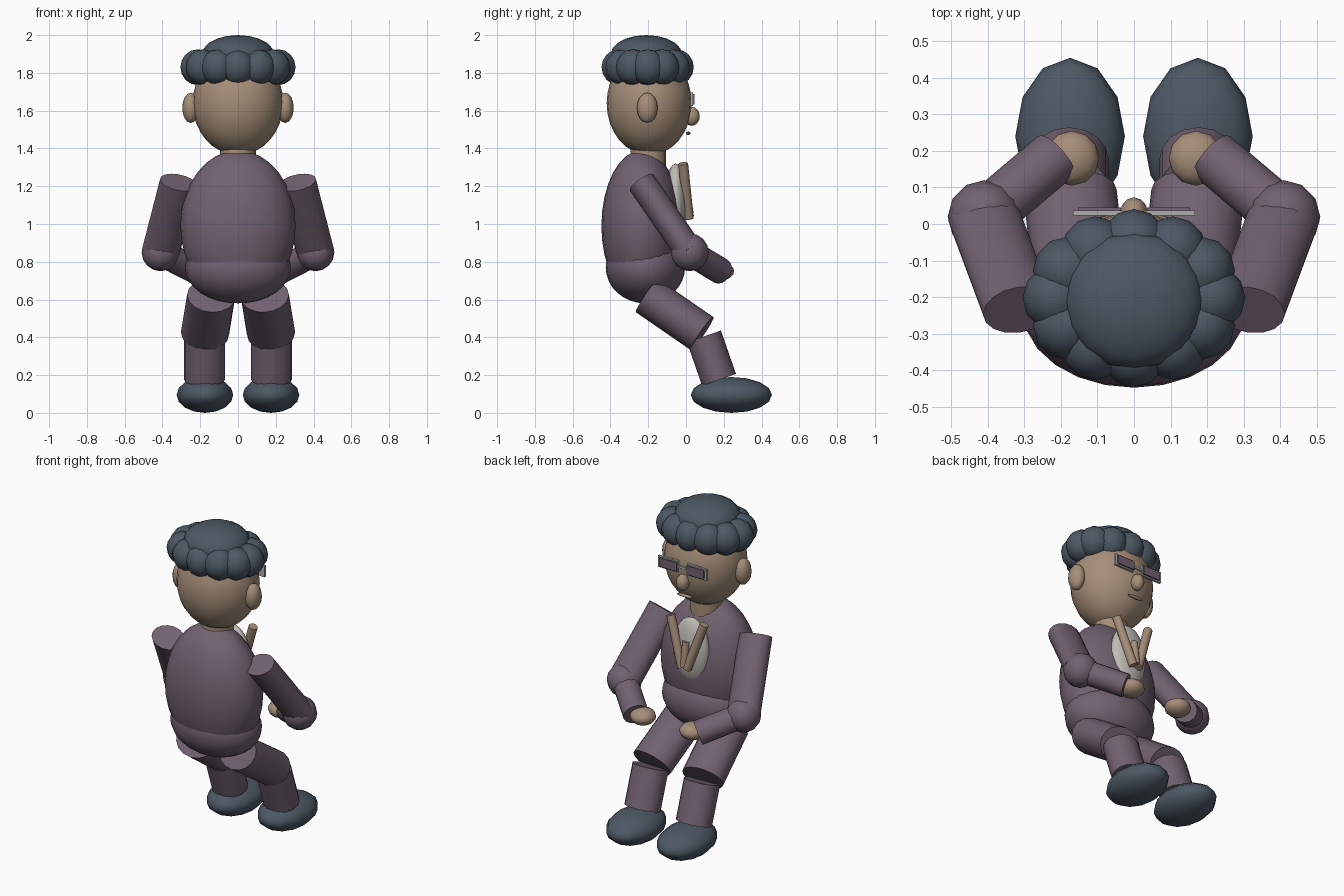
import bpy
import math
from mathutils import Vector, Matrix

cube = bpy.data.objects.get("Cube")
if cube:
    bpy.data.objects.remove(cube, do_unlink=True)


def make_material(name, rgb):
    m = bpy.data.materials.new(name)
    m.use_nodes = True
    m.diffuse_color = (*rgb, 1)
    m.node_tree.nodes["Principled BSDF"].inputs["Base Color"].default_value = (*rgb, 1)
    return m


SUIT = make_material("muted_purple", (0.17, 0.12, 0.165))
SKIN = make_material("skin_tan", (0.38, 0.27, 0.19))
DARK = make_material("slate_blue", (0.073, 0.098, 0.13))
SHIRT = make_material("off_white", (0.52, 0.50, 0.46))
FRAME = make_material("light_grey", (0.42, 0.42, 0.42))


def finish(name, mat):
    obj = bpy.context.object
    obj.name = name
    obj.data.materials.append(mat)
    bpy.ops.object.shade_smooth_by_angle(angle=math.radians(50))
    return obj


def ball(name, mat, center, radii, segments=12, rings=8):
    bpy.ops.mesh.primitive_uv_sphere_add(segments=segments, ring_count=rings, radius=1, location=center)
    bpy.context.object.scale = radii
    return finish(name, mat)


def limb(name, mat, start, end, wide, deep, sides=16):
    """Elliptical cylinder between two points, its wide axis kept near x."""
    a, b = Vector(start), Vector(end)
    z = (b - a).normalized()
    y = z.cross(Vector((1, 0, 0))).normalized()
    x = y.cross(z)
    bpy.ops.mesh.primitive_cylinder_add(vertices=sides, radius=1, depth=1)
    turn = Matrix((x, y, z)).transposed().to_4x4()
    size = Matrix.Diagonal((wide, deep, (b - a).length, 1))
    bpy.context.object.matrix_world = Matrix.Translation((a + b) / 2) @ turn @ size
    return finish(name, mat)


def box(name, mat, center, size):
    bpy.ops.mesh.primitive_cube_add(size=1, location=center)
    bpy.context.object.scale = size
    return finish(name, mat)


# Torso, hips and neck
ball("torso", SUIT, (0, -0.235, 0.99), (0.305, 0.213, 0.40), 24, 16)
ball("hips", SUIT, (0, -0.215, 0.77), (0.28, 0.21, 0.19), 24, 16)
limb("neck", SKIN, (0, -0.2, 1.28), (0, -0.2, 1.44), 0.095, 0.095)

# Shirt front with lapels and tie
ball("shirt", SHIRT, (0, -0.055, 1.12), (0.12, 0.06, 0.2), 16, 12)
for s, side in ((1, "left"), (-1, "right")):
    limb(side + "_lapel", SKIN, (s * 0.115, -0.015, 1.32), (s * 0.018, 0.015, 1.03), 0.026, 0.026, 12)
limb("tie", SKIN, (0, 0.0, 1.19), (0, 0.02, 1.04), 0.022, 0.022, 12)

# Head and face
ball("head", SKIN, (0, -0.195, 1.64), (0.24, 0.225, 0.275), 24, 16)
ball("nose", SKIN, (0, 0.03, 1.57), (0.038, 0.043, 0.05))
mouth = ball("mouth", SKIN, (0, 0.012, 1.48), (0.055, 0.012, 0.009))

# Hair: a cap over a ring of curls
ball("hair_cap", DARK, (0, -0.21, 1.9), (0.19, 0.188, 0.1), 16, 10)
CURLS = 12
for i in range(CURLS):
    a = math.tau * i / CURLS
    ball("hair_curl", DARK, (0.213 * math.cos(a), -0.203 + 0.152 * math.sin(a), 1.83),
         (0.092, 0.092, 0.095))

# Spectacles
box("glasses_bridge", FRAME, (0, 0.03, 1.66), (0.1, 0.01, 0.012))

for s, side in ((1, "left"), (-1, "right")):
    box(side + "_glasses_frame", FRAME, (s * 0.1, 0.03, 1.66), (0.135, 0.014, 0.07))
    box(side + "_lens", SUIT, (s * 0.094, 0.041, 1.66), (0.118, 0.009, 0.054))
    ball(side + "_ear", SKIN, (s * 0.25, -0.205, 1.615), (0.045, 0.055, 0.08))

    # Arms bend forward so the hands meet in front
    elbow = (s * 0.41, 0.02, 0.85)
    wrist = (s * 0.215, 0.185, 0.75)
    limb(side + "_upper_arm", SUIT, (s * 0.315, -0.235, 1.22), elbow, 0.1, 0.076)
    ball(side + "_elbow", SUIT, elbow, (0.1, 0.1, 0.1))
    limb(side + "_forearm", SUIT, elbow, wrist, 0.074, 0.07)
    ball(side + "_hand", SKIN, (s * 0.17, 0.18, 0.75), (0.075, 0.075, 0.05))

    # Legs
    limb(side + "_thigh", SUIT, (s * 0.142, -0.205, 0.62), (s * 0.175, 0.085, 0.42), 0.128, 0.106)
    limb(side + "_shin", SUIT, (s * 0.177, 0.095, 0.405), (s * 0.177, 0.175, 0.175), 0.108, 0.095)
    ball(side + "_shoe", DARK, (s * 0.175, 0.24, 0.095), (0.15, 0.215, 0.095))
